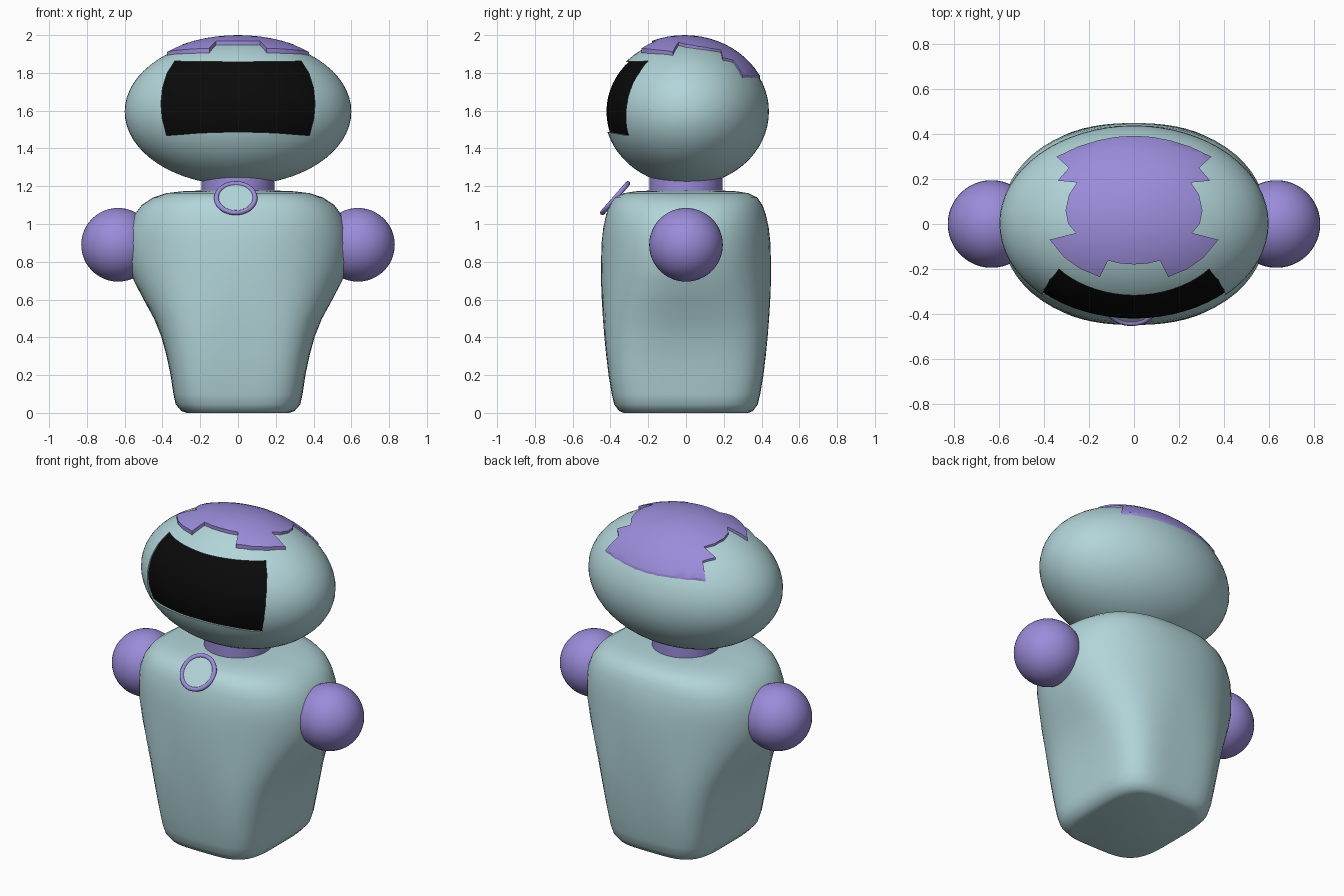
import bpy, bmesh, math
from mathutils import Matrix

if "Cube" in bpy.data.objects:
    bpy.data.objects.remove(bpy.data.objects["Cube"])


def material(name, rgb):
    m = bpy.data.materials.new(name)
    m.diffuse_color = (*rgb, 1)
    m.use_nodes = True
    m.node_tree.nodes["Principled BSDF"].inputs["Base Color"].default_value = m.diffuse_color
    return m


TEAL = material("pale_teal", (0.445, 0.665, 0.694))
PURPLE = material("lavender", (0.328, 0.262, 0.70))
BLACK = material("screen_black", (0.003, 0.003, 0.003))


def finish(name, bm, mat):
    bmesh.ops.recalc_face_normals(bm, faces=bm.faces)
    me = bpy.data.meshes.new(name)
    bm.to_mesh(me)
    bm.free()
    me.materials.append(mat)
    ob = bpy.data.objects.new(name, me)
    bpy.context.collection.objects.link(ob)
    return ob


def select(ob):
    bpy.ops.object.select_all(action='DESELECT')
    ob.select_set(True)
    bpy.context.view_layer.objects.active = ob


def smooth(ob, angle=35):
    select(ob)
    bpy.ops.object.shade_smooth_by_angle(angle=math.radians(angle))


def ellipsoid(name, centre, radii, mat, seg=64):
    bm = bmesh.new()
    bmesh.ops.create_uvsphere(bm, u_segments=seg, v_segments=seg // 2, radius=1)
    bmesh.ops.transform(bm, verts=bm.verts,
                        matrix=Matrix.Translation(centre) @ Matrix.Diagonal((*radii, 1)))
    return finish(name, bm, mat)


def prism(name, half, place, a, b, mat):
    """Extrude a mirrored half outline between depths a and b."""
    outline = half + [(-x, y) for x, y in reversed(half) if x > 1e-6]
    bm = bmesh.new()
    rings = [[bm.verts.new(place(x, y, d)) for x, y in outline] for d in (a, b)]
    for r in rings:
        bm.faces.new(r)
    for i in range(len(outline)):
        j = (i + 1) % len(outline)
        bm.faces.new((rings[0][i], rings[0][j], rings[1][j], rings[1][i]))
    return finish(name, bm, mat)


def boolean(ob, cutter, op):
    mod = ob.modifiers.new("cut", 'BOOLEAN')
    mod.object, mod.operation, mod.solver = cutter, op, 'EXACT'
    select(ob)
    bpy.ops.object.modifier_apply(modifier=mod.name)


# Torso: loft of rounded sections (z, half width, half depth, squareness)
sections = [
    (0.0, 0.27, 0.33, 4.0), (0.01, 0.30, 0.355, 4.0), (0.045, 0.33, 0.38, 4.0),
    (0.10, 0.342, 0.393, 4.2), (0.20, 0.357, 0.41, 4.2), (0.30, 0.378, 0.422, 4.0),
    (0.40, 0.405, 0.432, 3.7), (0.50, 0.445, 0.44, 3.2), (0.60, 0.50, 0.446, 2.7),
    (0.70, 0.552, 0.45, 2.35), (0.80, 0.587, 0.45, 2.2), (0.90, 0.592, 0.447, 2.2),
    (0.98, 0.578, 0.438, 2.3), (1.05, 0.548, 0.423, 2.4), (1.10, 0.51, 0.405, 2.5),
    (1.14, 0.45, 0.378, 2.6), (1.163, 0.38, 0.33, 2.6), (1.173, 0.30, 0.27, 2.5),
    (1.177, 0.20, 0.19, 2.2)]
N = 64
bm = bmesh.new()
rings = []
for z, rx, ry, n in sections:
    ring = []
    for i in range(N):
        t = math.tau * (i + 0.5) / N
        c, s = math.cos(t), math.sin(t)
        k = (abs(c) ** n + abs(s) ** n) ** (-1 / n)
        ring.append(bm.verts.new((rx * c * k, ry * s * k, z)))
    rings.append(ring)
for lo, hi in zip(rings, rings[1:]):
    for i in range(N):
        j = (i + 1) % N
        bm.faces.new((lo[i], lo[j], hi[j], hi[i]))
bm.faces.new(rings[0])
bm.faces.new(rings[-1])
smooth(finish("torso", bm, TEAL), 50)

# Neck
bm = bmesh.new()
bmesh.ops.create_cone(bm, cap_ends=True, segments=48, radius1=0.193, radius2=0.193, depth=0.14,
                      matrix=Matrix.Translation((0, 0, 1.21)))
smooth(finish("neck", bm, PURPLE))

# Head with a recessed visor opening
C = (0, 0.003, 1.595)
head = ellipsoid("head", C, (0.60, 0.436, 0.39), TEAL)
visor_half = [(0, 1.858), (0.335, 1.862), (0.375, 1.80), (0.40, 1.72), (0.408, 1.64),
              (0.402, 1.56), (0.378, 1.468), (0.20, 1.482), (0, 1.488)]
cutter = prism("visor_cutter", visor_half, lambda x, y, d: (x, d, y), -1, -0.15, TEAL)
boolean(head, cutter, 'DIFFERENCE')
smooth(head)
visor = ellipsoid("visor", C, (0.59, 0.424, 0.382), BLACK)
boolean(visor, cutter, 'INTERSECT')
smooth(visor)

# Raised plate on top of the head
cap_half = [(0, 0.393), (0.08, 0.388), (0.16, 0.373), (0.25, 0.345), (0.345, 0.30),
            (0.29, 0.25), (0.34, 0.193), (0.253, 0.185), (0.29, 0.13), (0.305, 0.06),
            (0.293, 0.0), (0.258, -0.04), (0.376, -0.07), (0.31, -0.15), (0.24, -0.20),
            (0.152, -0.236), (0.116, -0.163), (0.06, -0.176), (0, -0.18)]
cap_cutter = prism("cap_cutter", cap_half, lambda x, y, d: (x, y, d), 1.69, 2.3, PURPLE)
cap = ellipsoid("head_plate", (0, -0.008, 1.60), (0.612, 0.45, 0.40), PURPLE)
boolean(cap, cap_cutter, 'INTERSECT')
smooth(cap)
for ob in (cutter, cap_cutter):
    bpy.data.objects.remove(ob)

# Shoulder balls
for side, sx in (("left", -1), ("right", 1)):
    smooth(ellipsoid(side + "_shoulder", (sx * 0.635, 0, 0.89), (0.195,) * 3, PURPLE, 48))

# Tilted chest badge: ring and disc
tilt = (math.radians(49), 0, 0)
spot = (-0.012, -0.375, 1.137)
bpy.ops.mesh.primitive_torus_add(major_segments=48, minor_segments=12, major_radius=0.102,
                                 minor_radius=0.013, location=spot, rotation=tilt)
ring = bpy.context.object
ring.name = "badge_ring"
ring.data.materials.append(PURPLE)
smooth(ring, 60)
bpy.ops.mesh.primitive_cylinder_add(vertices=48, radius=0.1, depth=0.009,
                                    location=spot, rotation=tilt)
disc = bpy.context.object
disc.name = "badge_disc"
disc.data.materials.append(TEAL)
smooth(disc)
